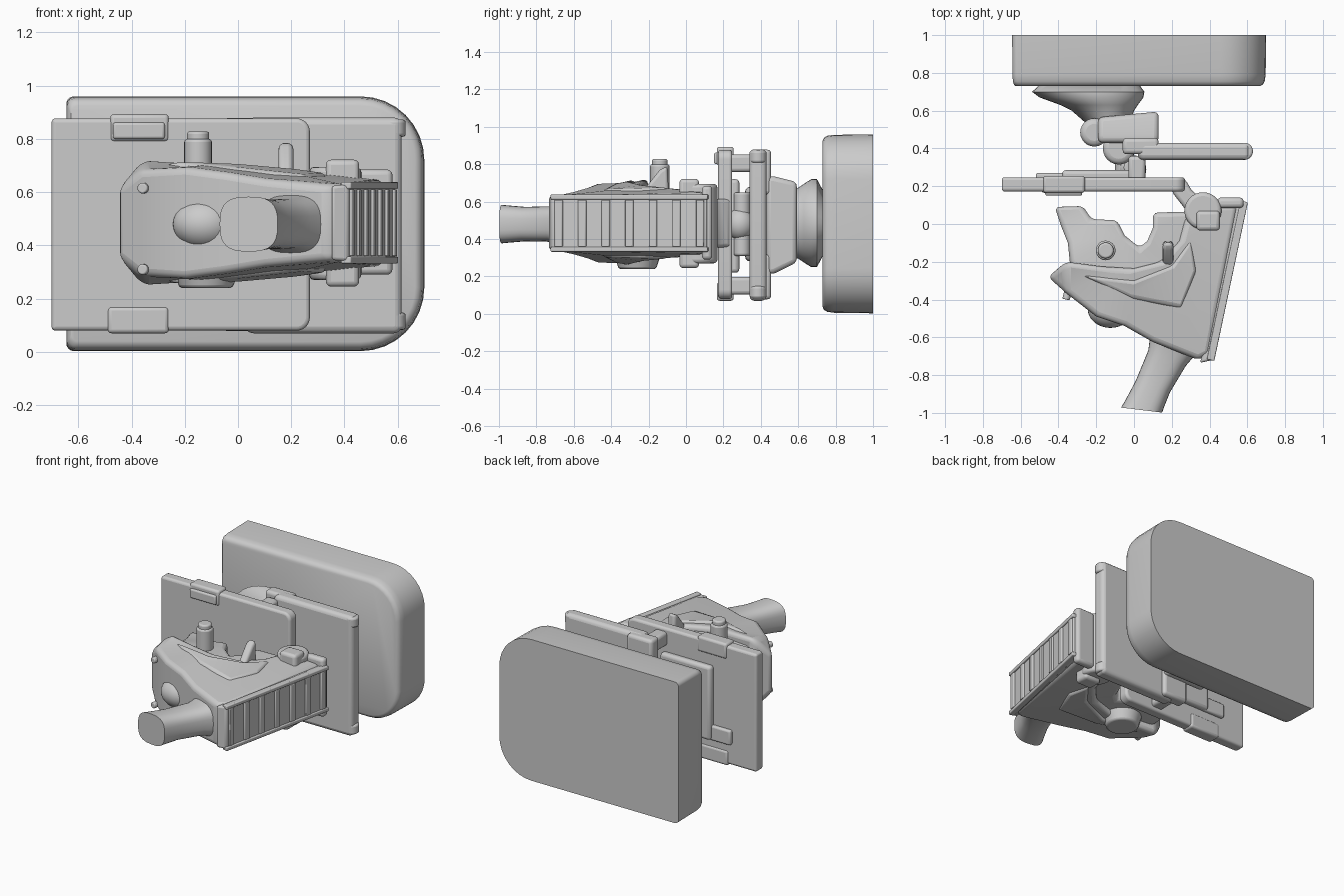
import bpy, bmesh, math
from mathutils import Vector

MID = 0.485  # height of the horizontal symmetry plane


def finish(name, bm, bevel=0.0, segs=3, angle=35):
    bmesh.ops.recalc_face_normals(bm, faces=bm.faces)
    me = bpy.data.meshes.new(name)
    bm.to_mesh(me)
    bm.free()
    ob = bpy.data.objects.new(name, me)
    bpy.context.collection.objects.link(ob)
    if bevel:
        m = ob.modifiers.new("bevel", 'BEVEL')
        m.width, m.segments = bevel, segs
        m.limit_method, m.angle_limit = 'ANGLE', math.radians(30)
    bpy.ops.object.select_all(action='DESELECT')
    ob.select_set(True)
    bpy.context.view_layer.objects.active = ob
    bpy.ops.object.shade_smooth_by_angle(angle=math.radians(angle))
    return ob


def loft(name, rings, bevel=0.0, segs=3, tri=False):
    bm = bmesh.new()
    rows = [[bm.verts.new(p) for p in r] for r in rings]
    n = len(rows[0])
    for a, b in zip(rows, rows[1:]):
        for i in range(n):
            j = (i + 1) % n
            bm.faces.new((a[i], a[j], b[j], b[i]))
    caps = [bm.faces.new(rows[0]), bm.faces.new(rows[-1])]
    if tri:
        bmesh.ops.triangulate(bm, faces=caps)
    return finish(name, bm, bevel, segs)


def slab(name, pts, bevel, segs=3):
    """Prism seen from above; every point is x, y, half height."""
    return loft(name, [[(x, y, MID + s * h) for x, y, h in pts] for s in (-1, 1)],
                bevel, segs, tri=True)


def box(name, x, y, z, bevel=0.015):
    return loft(name, [[(x[0], y[0], h), (x[1], y[0], h), (x[1], y[1], h), (x[0], y[1], h)]
                       for h in z], bevel)


def cyl(name, p, q, r, r2=None, bevel=0.012, n=24):
    p, q = Vector(p), Vector(q)
    rot = (q - p).to_track_quat('Z', 'Y')
    ring = lambda c, rad: [c + rot @ Vector((rad * math.cos(t * math.tau / n),
                                             rad * math.sin(t * math.tau / n), 0)) for t in range(n)]
    return loft(name, [ring(p, r), ring(q, r if r2 is None else r2)], bevel)


def ball(name, c, r):
    bm = bmesh.new()
    bmesh.ops.create_uvsphere(bm, u_segments=32, v_segments=16, radius=1)
    for v in bm.verts:
        v.co = Vector(c) + Vector(a * b for a, b in zip(v.co, r))
    return finish(name, bm)


def rounded(x0, x1, z0, z1, rl, rr, n=8):
    """Rounded rectangle in x, z with separate left and right radii."""
    out = []
    for k, (cx, cz, r) in enumerate([(x1 - rr, z1 - rr, rr), (x0 + rl, z1 - rl, rl),
                                     (x0 + rl, z0 + rl, rl), (x1 - rr, z0 + rr, rr)]):
        for i in range(n + 1):
            t = math.pi / 2 * (k + i / n)
            out.append((cx + r * math.cos(t), cz + r * math.sin(t)))
    return out


def plate(name, x, y, z, rl, rr, bevel):
    prof = rounded(*x, *z, rl, rr)
    return loft(name, [[(a, h, b) for a, b in prof] for h in y], bevel)


# Large rear case: flat back, softened front edge, big rounding on the right
rings = []
for y, d in [(0.73, 0.035), (0.738, 0.018), (0.755, 0.008), (0.79, 0.003), (1.0, 0)]:
    rings.append([(x, y, z) for x, z in
                  rounded(-0.645 + d * .5, 0.70 - d, 0.003 + d, 0.96 - d, 0.03, 0.24 - d)])
loft("rear_case", rings)

# Flared mount on the case
rings = []
for y, x0, x1, h in [(0.735, -0.50, 0.03, .17), (0.70, -0.54, 0.055, .235), (0.67, -0.50, 0.05, .235),
                     (0.63, -0.39, 0.02, .21), (0.60, -0.33, 0.0, .19), (0.53, -0.25, -0.02, .17)]:
    cx, rx = (x0 + x1) / 2, (x1 - x0) / 2
    rings.append([(cx + rx * math.cos(t), y, MID + h * math.sin(t))
                  for t in [i * math.tau / 40 for i in range(40)]])
loft("flared_mount", rings)

# Swivel block and its pins
loft("swivel_block", [[(x, 0.43, MID - .27), (x, 0.47, MID - .27), (x, 0.585 + dy, MID - .21),
                       (x, 0.585 + dy, MID + .22), (x, 0.47, MID + .25), (x, 0.43, MID + .25)]
                      for x, dy in ((-0.19, -0.02), (0.13, 0.01))], 0.025)
cyl("swivel_pin", (-0.21, 0.485, 0.27), (-0.21, 0.485, 0.69), 0.075, bevel=0.03)
cyl("block_pivot", (-0.08, 0.40, 0.28), (-0.08, 0.40, 0.68), 0.085, bevel=0.03)

# Rear plate with raised rim bosses at its right corners
plate("rear_plate", (0.02, 0.615), (0.34, 0.43), (0.07, 0.88), 0.04, 0.03, 0.025)
for s in (-1, 1):
    tag = "upper" if s > 0 else "lower"
    zc = 0.478
    cyl(tag + "_plate_boss", (0.585, 0.385, zc + s * .33), (0.585, 0.385, zc + s * .395), 0.045)
    z = sorted((zc + s * .28, zc + s * .375))
    box(tag + "_bridge", (-0.03, 0.06), (0.22, 0.36), z, 0.02)
    z = sorted((zc + s * .16, zc + s * .40))
    box(tag + "_bracket", (-0.06, 0.13), (0.37, 0.455), z, 0.02)

# Ball hinge between the two plates
cyl("hinge_post", (-0.01, 0.30, 0.31), (-0.01, 0.30, 0.65), 0.045)
ball("hinge_ball", (-0.01, 0.29, 0.48), (0.075, 0.075, 0.085))
cyl("hinge_axle", (-0.05, 0.22, 0.48), (-0.05, 0.42, 0.48), 0.05)

# Front plate with edge tabs, clip and back panel
plate("front_plate", (-0.70, 0.27), (0.172, 0.247), (0.08, 0.877), 0.015, 0.05, 0.016)
box("upper_tab", (-0.48, -0.26), (0.165, 0.255), (0.79, 0.893))
box("lower_tab", (-0.49, -0.26), (0.165, 0.255), (0.07, 0.17))
box("front_clip", (-0.47, -0.275), (0.15, 0.19), (0.80, 0.862), 0.01)
box("back_panel", (-0.38, 0.0), (0.23, 0.285), (0.22, 0.72), 0.02)
box("back_foot", (-0.52, -0.34), (0.23, 0.27), (0.22, 0.32), 0.012)

# Arm linking front plate to the pivot
slab("plate_arm", [(0.20, 0.24, .13), (0.27, 0.24, .13), (0.31, 0.17, .13), (0.40, 0.12, .13),
                   (0.40, 0.02, .13), (0.27, 0.08, .13), (0.20, 0.17, .13)], 0.02)

# Forked jaw behind the housing
slab("forked_jaw", [(-0.42, 0.09, .13), (-0.27, 0.095, .13), (-0.225, 0.025, .14), (-0.09, 0.02, .17),
                    (-0.05, -0.06, .17), (0.03, -0.125, .17), (0.07, -0.09, .17), (0.10, -0.02, .17),
                    (0.10, 0.06, .16), (0.27, 0.065, .16), (0.38, 0.02, .16), (0.25, -0.3, .16),
                    (0.0, -0.35, .18), (-0.25, -0.33, .18), (-0.34, -0.20, .18),
                    (-0.35, -0.10, .16), (-0.39, 0.0, .13)], 0.025)

# Wedge shaped main housing
slab("main_housing", [(-0.455, -0.28, .125), (-0.36, -0.20, .24), (-0.17, -0.225, .225),
                      (0.0, -0.235, .21), (0.14, -0.20, .2), (0.24, -0.09, .19), (0.27, 0.03, .18),
                      (0.34, 0.10, .175), (0.55, 0.10, .16), (0.40, -0.69, .145), (0.34, -0.72, .14),
                      (0.10, -0.625, .165), (-0.05, -0.54, .19), (-0.20, -0.49, .21),
                      (-0.36, -0.365, .2)], 0.028, 4)
ball("housing_bulge", (-0.125, -0.45, 0.48), (0.12, 0.10, 0.095))
slab("cheek_ridge", [(-0.28, -0.27, .235), (0.0, -0.30, .225), (0.2, -0.22, .205), (0.3, -0.08, .19),
                     (0.33, -0.25, .185), (0.25, -0.45, .18), (0.0, -0.40, .205)], 0.02)

# Ribbed plate on the slanted right side
a, b = Vector((0.603, 0.115)), Vector((0.425, -0.725))
d = (b - a).normalized()
out = Vector((-d.y, d.x))
slab("ribbed_plate", [(0.54, 0.11, .15), (0.592, 0.112, .15), (0.416, -0.72, .145),
                      (0.35, -0.735, .14)], 0.012)
for i in range(7):
    c = a + (b - a) * (0.05 + i * 0.15)
    corners = [c - d * .028 - out * .03, c + d * .028 - out * .03, c + d * .02, c - d * .02]
    slab("rib_%d" % (i + 1), [(p.x, p.y, .125) for p in corners], 0.004, 2)
for s in (-1, 1):
    z = MID + s * .14
    loft("rim_rail", [[(p.x + o.x, p.y + o.y, z + k) for o, k in
                       ((out * -.04, -.013), (Vector((0, 0)), -.013), (Vector((0, 0)), .013),
                        (out * -.04, .013))] for p in (a, b)], 0.006)
box("end_strip", (0.44, 0.58), (0.085, 0.14), (0.29, 0.685), 0.02)

# Side pivot drum
cyl("pivot_drum", (0.365, 0.07, 0.27), (0.365, 0.07, 0.695), 0.098, bevel=0.02, n=32)
box("pivot_cap", (0.33, 0.455), (-0.035, 0.07), (0.245, 0.722), 0.02)

# Outlet tube with squarish section
rings = []
for x, y, r, h, tx, ty in [(0.24, -0.56, .15, .13, .93, -.38), (0.20, -0.655, .125, .11, .93, -.38),
                           (0.175, -0.71, .107, .095, .93, -.38), (0.10, -0.86, .098, .092, .93, -.3),
                           (0.055, -0.955, .105, .1, .98, -.17), (0.04, -0.985, .11, .103, .99, -.12)]:
    ring = []
    for i in range(32):
        t = i * math.tau / 32
        u = math.copysign(abs(math.cos(t)) ** 0.7, math.cos(t)) * r
        w = math.copysign(abs(math.sin(t)) ** 0.7, math.sin(t)) * h
        ring.append((x + tx * u, y + ty * u, 0.48 + w))
    rings.append(ring)
loft("outlet_tube", rings)

# Top knob, lever and small screws
cyl("knob_stem", (-0.15, -0.14, 0.60), (-0.15, -0.14, 0.80), 0.052)
cyl("knob_cap", (-0.15, -0.14, 0.765), (-0.15, -0.14, 0.828), 0.042, bevel=0.01)
cyl("under_boss", (-0.12, -0.26, 0.24), (-0.12, -0.26, 0.33), 0.1, 0.13)
loft("top_lever", [[(x, -0.26, 0.62), (x, -0.09, 0.62), (x, -0.10, 0.79), (x, -0.14, 0.77)]
                   for x in (0.152, 0.208)], 0.018)
for z in (0.31, 0.615):
    cyl("screw", (-0.34, -0.32, z), (-0.36, -0.40, z), 0.02, bevel=0.006, n=16)
